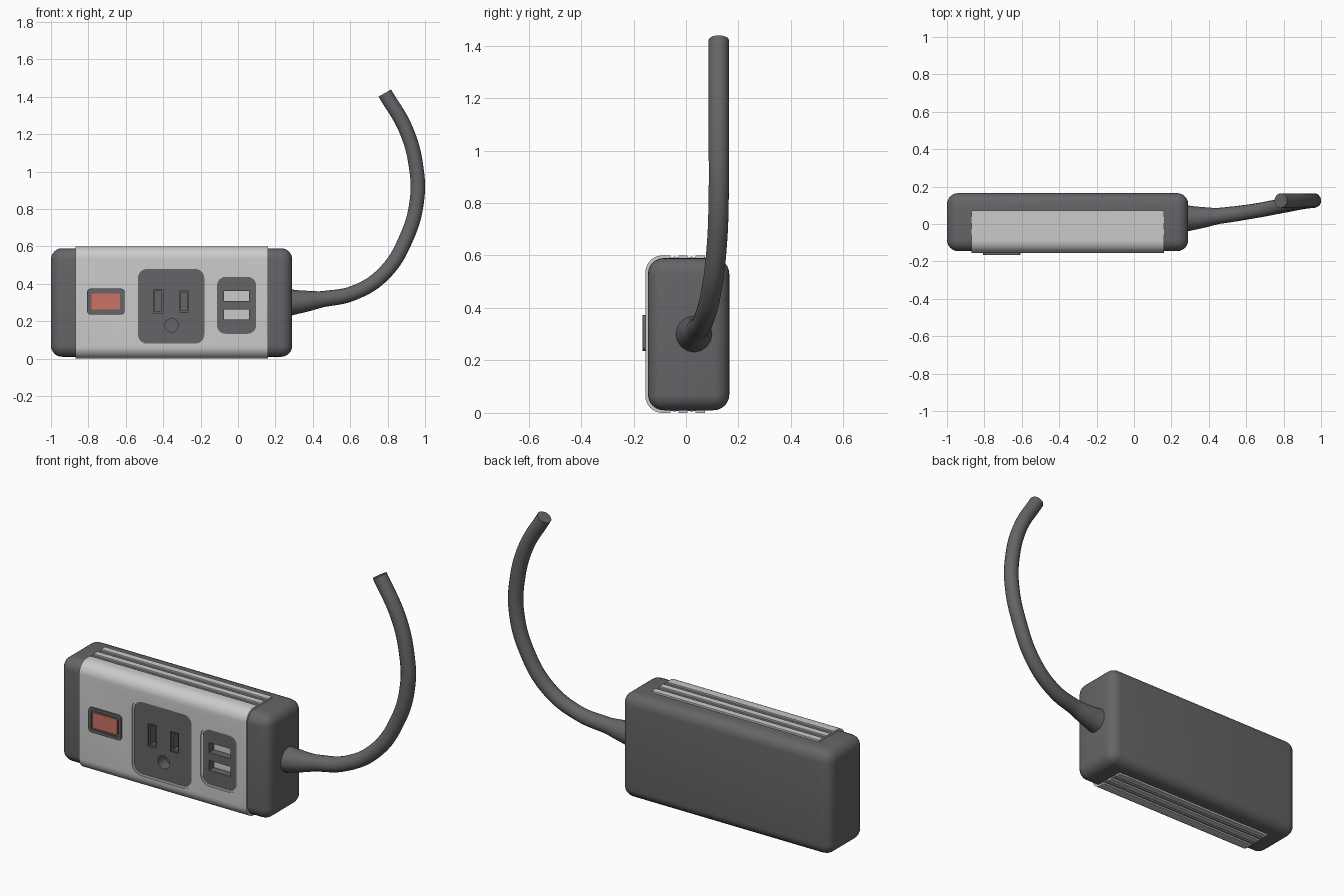
import bpy, bmesh, math
from mathutils import Vector

if "Cube" in bpy.data.objects:
    bpy.data.objects.remove(bpy.data.objects["Cube"])


def material(name, rgb):
    m = bpy.data.materials.new(name)
    m.diffuse_color = (*rgb, 1)
    m.use_nodes = True
    m.node_tree.nodes["Principled BSDF"].inputs["Base Color"].default_value = m.diffuse_color
    return m


DARK = material("dark_grey", (0.13, 0.13, 0.14))
LIGHT = material("light_grey", (0.6, 0.6, 0.61))
RED = material("red", (0.6, 0.17, 0.13))


def activate(ob):
    bpy.ops.object.select_all(action='DESELECT')
    ob.select_set(True)
    bpy.context.view_layer.objects.active = ob


def prism(name, pts, vec, mat=None):
    """Extrude a closed outline along a vector."""
    bm = bmesh.new()
    bm.faces.new([bm.verts.new(p) for p in pts])
    bmesh.ops.remove_doubles(bm, verts=bm.verts, dist=1e-5)
    ext = bmesh.ops.extrude_face_region(bm, geom=bm.faces[:])
    bmesh.ops.translate(bm, vec=Vector(vec),
                        verts=[v for v in ext['geom'] if isinstance(v, bmesh.types.BMVert)])
    bmesh.ops.recalc_face_normals(bm, faces=bm.faces)
    me = bpy.data.meshes.new(name)
    bm.to_mesh(me)
    bm.free()
    ob = bpy.data.objects.new(name, me)
    bpy.context.collection.objects.link(ob)
    if mat:
        me.materials.append(mat)
    return ob


def plate(name, x0, x1, z0, z1, r, y0, y1, mat=None, n=6):
    """Rounded rectangle facing -y, from y0 (front) to y1."""
    pts = []
    corners = [(x1 - r, z1 - r), (x0 + r, z1 - r), (x0 + r, z0 + r), (x1 - r, z0 + r)]
    for q, (cx, cz) in enumerate(corners):
        for i in range(n + 1 if r else 1):
            a = math.pi / 2 * (q + i / n)
            pts.append((cx + r * math.cos(a), y0, cz + r * math.sin(a)))
    return prism(name, pts, (0, y1 - y0, 0), mat)


def modify(ob, kind, **props):
    activate(ob)
    m = ob.modifiers.new(kind, kind)
    for k, v in props.items():
        setattr(m, k, v)
    bpy.ops.object.modifier_apply(modifier=m.name)


def cut(targets, cutter):
    for t in targets:
        modify(t, 'BOOLEAN', operation='DIFFERENCE', object=cutter, solver='EXACT')
    bpy.data.objects.remove(cutter)


# dark rounded housing
body = plate("housing", -1.0, 0.29, 0.01, 0.59, 0, -0.145, 0.165, DARK)
modify(body, 'BEVEL', width=0.06, segments=6)

# light metal sleeve with ribbed top and bottom, profile mirrored about z = 0.3
R = 0.065
half = [(-0.155 + R - R * math.cos(a), 0.60 - R + R * math.sin(a))
        for a in [math.pi / 2 * i / 8 for i in range(9)]]
for y in (-0.06, 0.005):
    half += [(y, 0.60), (y, 0.592), (y + 0.012, 0.592), (y + 0.012, 0.597),
             (y + 0.020, 0.597), (y + 0.020, 0.592), (y + 0.032, 0.592), (y + 0.032, 0.60)]
half += [(0.072, 0.60), (0.072, 0.57)]
outline = half + [(y, 0.60 - z) for y, z in reversed(half)]
sleeve = prism("metal_sleeve", [(-0.87, y, z) for y, z in outline], (1.03, 0, 0), LIGHT)

# recessed socket and charging plates, each with a stepped rim
parts = [body, sleeve]
plates = {}
for name, x0, x1, z0, z1, r in [("socket_plate", -0.535, -0.18, 0.08, 0.48, 0.05),
                                ("charging_plate", -0.112, 0.097, 0.133, 0.437, 0.045)]:
    e = 0.01
    cut([sleeve], plate("rim_cut", x0 - e, x1 + e, z0 - e, z1 + e, r + e, -0.2, -0.150))
    cut([sleeve, body], plate("pocket_cut", x0, x1, z0, z1, r, -0.2, -0.05))
    plates[name] = plate(name, x0 - .001, x1 + .001, z0 - .001, z1 + .001, r, -0.147, -0.049, DARK)
    parts.append(plates[name])

# blade slots: shallow step then deep narrow slot, and round ground hole
for x0, x1, z0, z1 in [(-0.452, -0.402, 0.242, 0.370), (-0.314, -0.264, 0.250, 0.362)]:
    for inset, depth in [(0, -0.137), (0.009, -0.08)]:
        cut([plates["socket_plate"]], plate("slot_cut", x0 + inset, x1 - inset,
                                            z0 + inset, z1 - inset, 0, -0.2, depth))
cut([plates["socket_plate"]], plate("ground_cut", -0.391, -0.319, 0.142, 0.214, 0.036, -0.2, -0.08))

# two charging ports with light inserts
for i, (z0, z1) in enumerate([(0.308, 0.363), (0.209, 0.264)]):
    cut([plates["charging_plate"]], plate("port_cut", -0.075, 0.058, z0, z1, 0, -0.2, -0.09))
    parts.append(plate(f"port_insert_{i + 1}", -0.077, 0.06, z0 - .002, z1 + .002, 0, -0.105, -0.085, LIGHT))

# switch frame and red rocker
frame = plate("switch_frame", -0.807, -0.606, 0.236, 0.374, 0.018, -0.165, -0.14, DARK)
cut([frame], plate("frame_cut", -0.791, -0.622, 0.252, 0.358, 0.01, -0.2, -0.157))
rocker = plate("switch_rocker", -0.783, -0.63, 0.262, 0.348, 0.006, -0.163, -0.145, RED)
parts += [frame, rocker]

# cable with flared strain relief at the housing
path = [(0.27, 0.03, 0.30, 0.072), (0.34, 0.033, 0.305, 0.06), (0.45, 0.043, 0.318, 0.043),
        (0.62, 0.066, 0.352, 0.039), (0.78, 0.095, 0.455, 0.039), (0.90, 0.118, 0.645, 0.039),
        (0.957, 0.125, 0.85, 0.039), (0.953, 0.125, 1.02, 0.039), (0.90, 0.125, 1.22, 0.039),
        (0.785, 0.125, 1.42, 0.039)]
cu = bpy.data.curves.new("power_cable", 'CURVE')
cu.dimensions = '3D'
cu.bevel_depth = 1.0
cu.bevel_resolution = 6
cu.resolution_u = 8
cu.use_fill_caps = True
sp = cu.splines.new('BEZIER')
sp.bezier_points.add(len(path) - 1)
for bp, (x, y, z, r) in zip(sp.bezier_points, path):
    bp.co = (x, y, z)
    bp.radius = r
    bp.handle_left_type = bp.handle_right_type = 'AUTO'
cable = bpy.data.objects.new("power_cable", cu)
bpy.context.collection.objects.link(cable)
cu.materials.append(DARK)
activate(cable)
bpy.ops.object.convert(target='MESH')
parts.append(bpy.context.view_layer.objects.active)

# smooth rounded surfaces, keep edges crisp
for ob in parts:
    activate(ob)
    bpy.ops.object.shade_smooth_by_angle(angle=math.radians(30))
